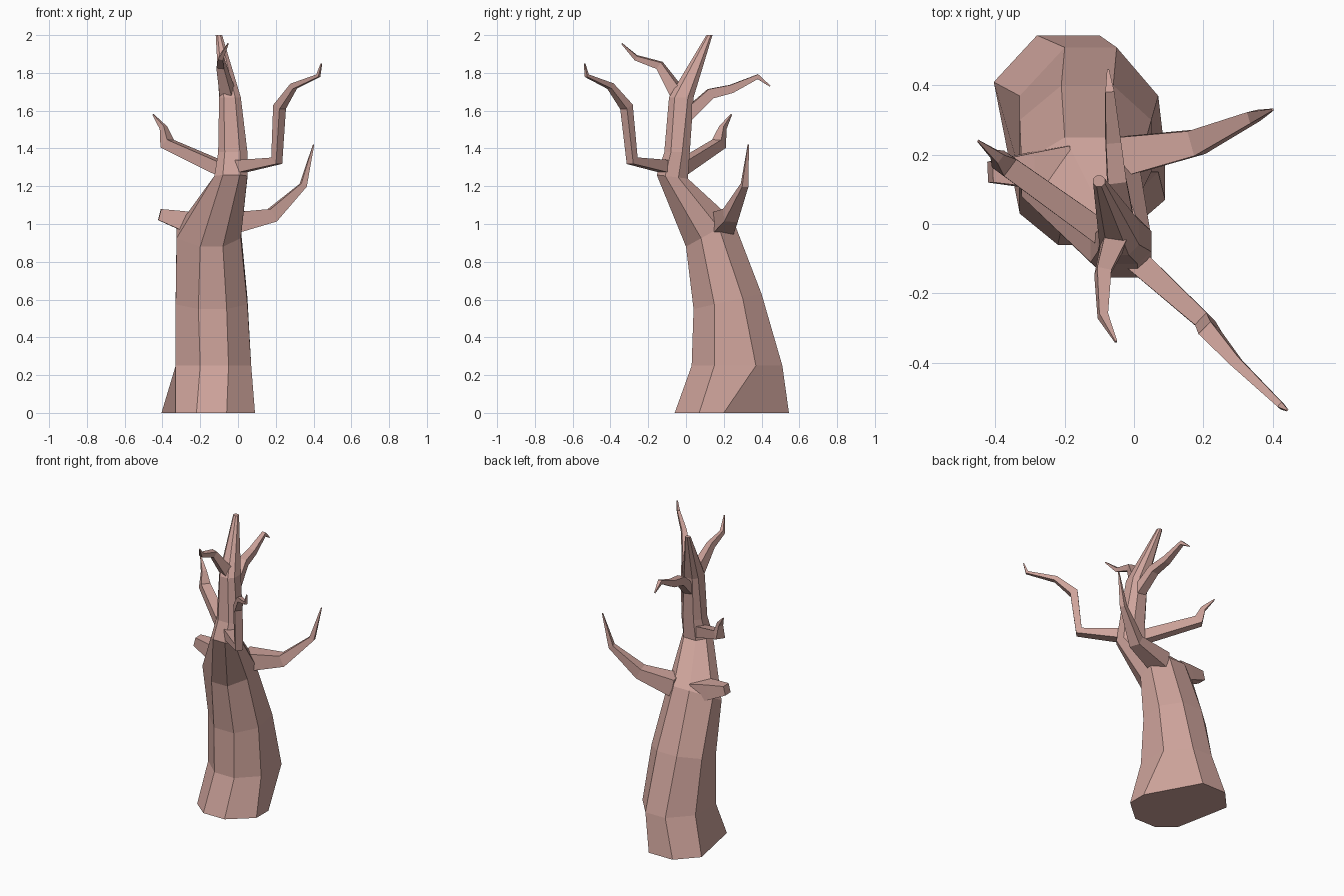
import bpy, bmesh
from mathutils import Vector

if "Cube" in bpy.data.objects:
    bpy.data.objects.remove(bpy.data.objects["Cube"])

bark = bpy.data.materials.new("bark")
bark.diffuse_color = (0.62, 0.37, 0.33, 1)
bark.use_nodes = True
bark.node_tree.nodes["Principled BSDF"].inputs["Base Color"].default_value = bark.diffuse_color


def loft(name, rings):
    """Skin a closed, flat-shaded tube through equal-sized rings."""
    bm = bmesh.new()
    loops = [[bm.verts.new(p) for p in ring] for ring in rings]
    n = len(loops[0])
    for a, b in zip(loops, loops[1:]):
        for i in range(n):
            j = (i + 1) % n
            bm.faces.new((a[i], a[j], b[j], b[i]))
    bm.faces.new(loops[0][::-1])
    bm.faces.new(loops[-1])
    bmesh.ops.recalc_face_normals(bm, faces=bm.faces)
    mesh = bpy.data.meshes.new(name)
    bm.to_mesh(mesh)
    bm.free()
    mesh.materials.append(bark)
    obj = bpy.data.objects.new(name, mesh)
    bpy.context.collection.objects.link(obj)


def octagon(x0, xa, xb, x1, y0, yc, yd, y1, z_front, z_back):
    """Chamfered rectangle, tilted so the back sits at z_back."""
    pts = [(xa, y0), (xb, y0), (x1, yc), (x1, yd), (xb, y1), (xa, y1), (x0, yd), (x0, yc)]
    return [(x, y, z_front + (z_back - z_front) * (y - y0) / (y1 - y0)) for x, y in pts]


def branch(name, path):
    """Tapered square-section branch along (x, y, z, half width) points."""
    pts = [Vector(p[:3]) for p in path]
    rings, side = [], None
    for i, p in enumerate(pts):
        d_in = (p - pts[max(i - 1, 0)]).normalized()
        d_out = (pts[min(i + 1, len(pts) - 1)] - p).normalized()
        t = (d_in + d_out).normalized()
        side = t.cross(Vector((0, 0, 1))) if side is None else side - t * side.dot(t)
        side.normalize()
        up = side.cross(t)
        r = path[i][3]
        rings.append([p + side * u * r + up * v * r
                      for u, v in ((-1, -1), (1, -1), (1, 1), (-1, 1))])
    loft(name, rings)


# Leaning trunk: irregular flared foot, then tilted octagons up to the tip
foot = [(-.22, -.06, 0), (-.06, -.06, 0), (.09, .07, 0), (.09, .20, 0),
        (-.10, .545, 0), (-.28, .545, 0), (-.405, .41, 0), (-.33, .03, 0)]
trunk = [
    (-.33, -.20, -.05, .07, .03, .15, .37, .51, .25, .25),
    (-.33, -.21, -.06, .05, .04, .15, .30, .40, .55, .63),
    (-.325, -.20, -.08, .015, .00, .08, .175, .25, .88, 1.02),
    (-.125, -.08, .01, .05, -.155, -.11, -.04, .01, 1.26, 1.24),
    (-.105, -.07, .01, .05, -.115, -.08, -.02, .02, 1.38, 1.38),
    (-.10, -.075, -.015, .015, -.09, -.06, .01, .04, 1.67, 1.67),
    (-.118, -.108, -.094, -.084, .108, .117, .131, .14, 2, 2),
]
loft("trunk", [foot] + [octagon(*r) for r in trunk])

# Crooked branches
branch("left_stub", [(-.20, .16, .99, .065), (-.30, .155, 1.02, .05), (-.415, .15, 1.05, .03)])
branch("lower_right_branch", [(-.06, .19, 1.0, .06), (.18, .235, 1.045, .037),
                              (.345, .31, 1.205, .017), (.40, .33, 1.42, .003)])
branch("upper_left_branch", [(-.06, -.05, 1.28, .036), (-.375, .175, 1.425, .03),
                             (-.395, .195, 1.51, .015), (-.45, .24, 1.58, .003)])
branch("upper_right_branch", [(-.02, -.08, 1.30, .036), (.205, -.285, 1.335, .024),
                              (.22, -.315, 1.62, .025), (.295, -.40, 1.73, .016),
                              (.425, -.525, 1.785, .009), (.442, -.537, 1.85, .003)])
branch("top_front_branch", [(-.05, -.03, 1.67, .036), (-.09, -.14, 1.84, .021),
                            (-.09, -.265, 1.88, .013), (-.052, -.34, 1.955, .003)])
branch("top_back_branch", [(-.03, .00, 1.57, .032), (-.05, .13, 1.69, .027),
                           (-.06, .24, 1.715, .022), (-.07, .38, 1.78, .013),
                           (-.075, .445, 1.73, .003)])
